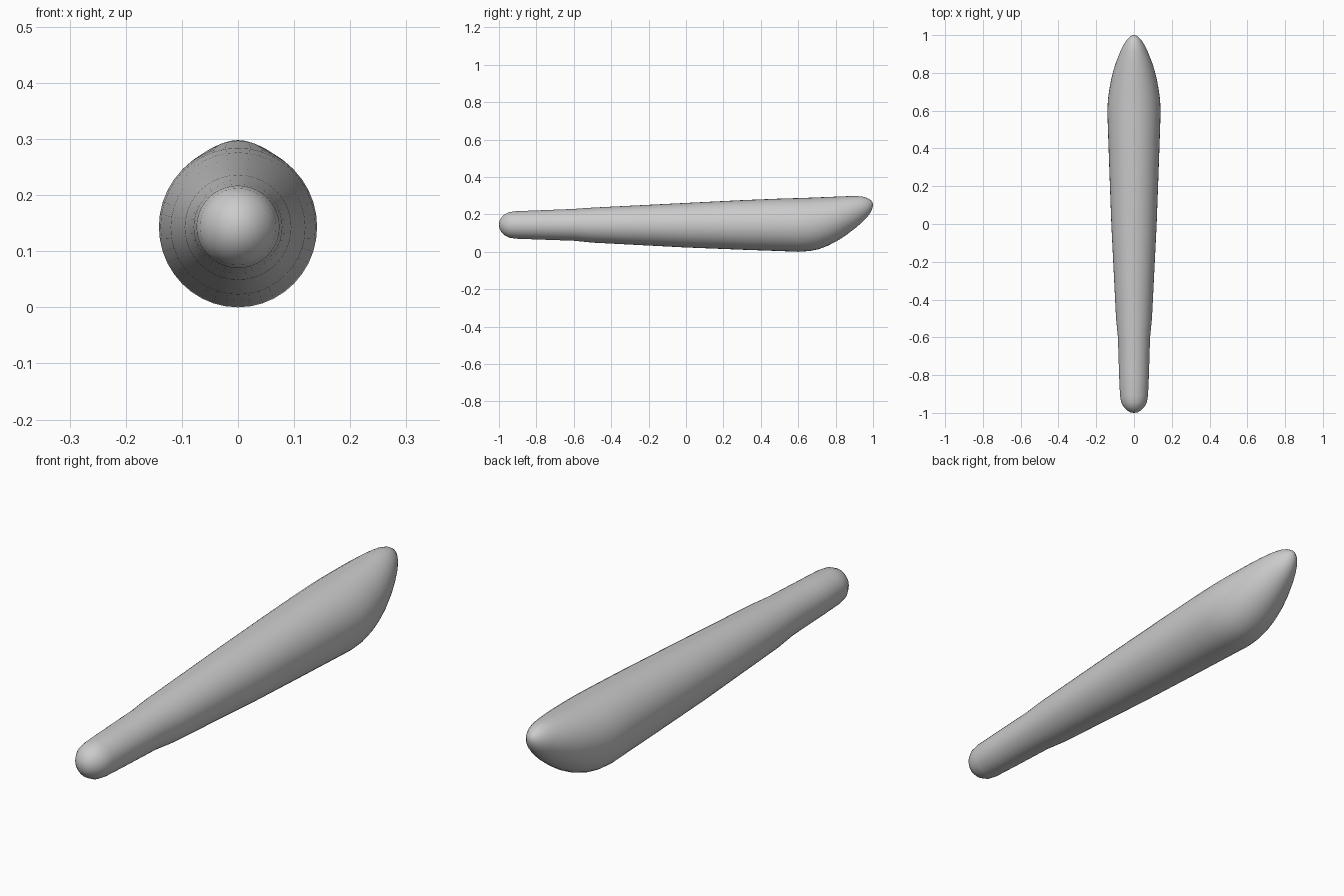
import bpy, bmesh
from math import cos, sin, tau

# Body stations: y, half width, bottom z, top z
stations = [
    (-0.997, 0.020, 0.123, 0.166), (-0.986, 0.038, 0.104, 0.184),
    (-0.970, 0.054, 0.088, 0.200), (-0.945, 0.068, 0.075, 0.212),
    (-0.910, 0.074, 0.070, 0.217), (-0.800, 0.079, 0.066, 0.221),
    (-0.600, 0.085, 0.059, 0.229), (-0.500, 0.095, 0.049, 0.236),
    (0.000, 0.120, 0.023, 0.261), (0.300, 0.131, 0.011, 0.276),
    (0.500, 0.138, 0.004, 0.284), (0.600, 0.141, 0.000, 0.287),
    (0.660, 0.138, 0.004, 0.289), (0.710, 0.131, 0.014, 0.291),
    (0.760, 0.122, 0.033, 0.293), (0.810, 0.110, 0.059, 0.295),
    (0.860, 0.094, 0.092, 0.297), (0.910, 0.074, 0.130, 0.298),
    (0.945, 0.057, 0.161, 0.295), (0.970, 0.042, 0.187, 0.287),
    (0.988, 0.026, 0.212, 0.276), (0.997, 0.013, 0.233, 0.265),
]
SIDES = 40

bm = bmesh.new()
rings = []
for y, w, lo, hi in stations:
    c, h = (lo + hi) / 2, (hi - lo) / 2
    rings.append([bm.verts.new((w * cos(tau * i / SIDES), y, c + h * sin(tau * i / SIDES)))
                  for i in range(SIDES)])

# Skin between neighbouring rings
for a, b in zip(rings, rings[1:]):
    for i in range(SIDES):
        j = (i + 1) % SIDES
        bm.faces.new((a[i], a[j], b[j], b[i]))

# Rounded butt and tip
for ring, pole in ((rings[0], (0, -1, 0.145)), (rings[-1], (0, 1, 0.250))):
    p = bm.verts.new(pole)
    for i in range(SIDES):
        bm.faces.new((ring[i], ring[(i + 1) % SIDES], p))

bmesh.ops.recalc_face_normals(bm, faces=bm.faces)
for f in bm.faces:
    f.smooth = True
mesh = bpy.data.meshes.new("tapered_body")
bm.to_mesh(mesh)
bm.free()
bpy.context.collection.objects.link(bpy.data.objects.new("tapered_body", mesh))
